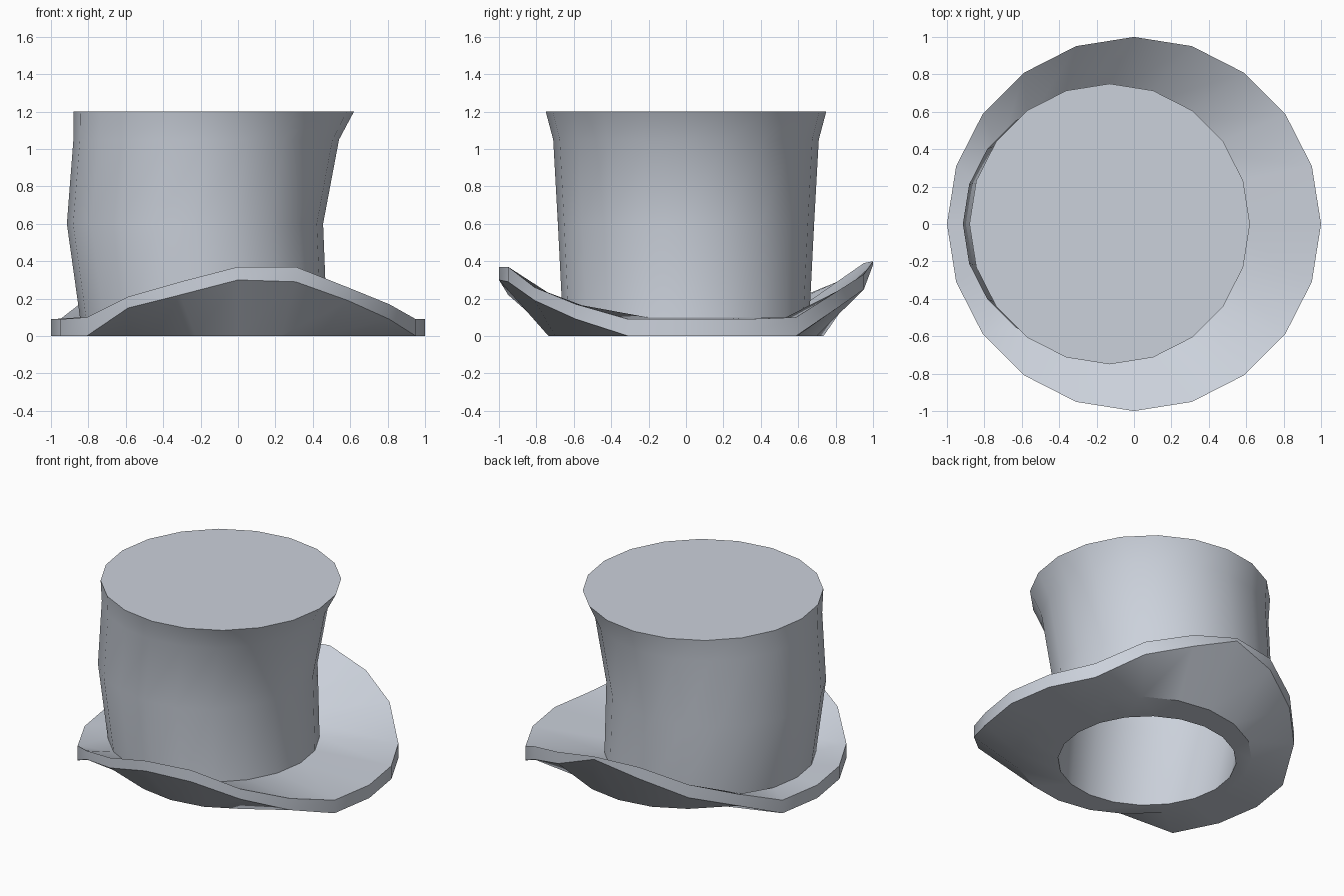
import bpy, bmesh, math

if "Cube" in bpy.data.objects:
    bpy.data.objects.remove(bpy.data.objects["Cube"])

N = 20  # sides of every ring

felt = bpy.data.materials.new("grey_felt")
felt.diffuse_color = (0.6, 0.64, 0.71, 1)
felt.use_nodes = True
felt.node_tree.nodes["Principled BSDF"].inputs["Base Color"].default_value = felt.diffuse_color


def ring(bm, cx, r, z):
    """Ring of N vertices; z is a number or one height per vertex."""
    vs = []
    for k in range(N):
        a = 2 * math.pi * k / N
        h = z[k] if isinstance(z, list) else z
        vs.append(bm.verts.new((cx + r * math.cos(a), r * math.sin(a), h)))
    return vs


def loft(name, rings, cap_end):
    """Skin consecutive (centre x, radius, height) rings."""
    bm = bmesh.new()
    rs = [ring(bm, *p) for p in rings]
    for a, b in zip(rs, rs[1:]):
        for k in range(N):
            j = (k + 1) % N
            bm.faces.new((a[k], a[j], b[j], b[k]))
    if cap_end:
        bm.faces.new(rs[-1])
    me = bpy.data.meshes.new(name)
    bm.to_mesh(me)
    bm.free()
    me.materials.append(felt)
    ob = bpy.data.objects.new(name, me)
    bpy.context.collection.objects.link(ob)
    bpy.ops.object.select_all(action='DESELECT')
    ob.select_set(True)
    bpy.context.view_layer.objects.active = ob
    bpy.ops.object.shade_smooth_by_angle(angle=math.radians(32))
    return ob


# brim edge heights, counter-clockwise from +x: curled up at front and back
top = [.09, .09, .10, .24, .33, .40, .39, .29, .20, .09,
       .09, .09, .10, .21, .29, .37, .37, .26, .17, .09]
bottom = [0, 0, 0, .15, .25, .38, .31, .20, .12, 0,
          0, 0, 0, .15, .22, .30, .29, .19, .09, 0]

# brim: underside opening, flat, curl, rim, upper side to the crown
loft("brim", [(-.106, .556, 0), (0, .735, 0), (0, 1, bottom),
              (0, 1, top), (-.185, .66, .1)], False)

# crown: waisted, leaning tube with a flat top
loft("crown", [(-.185, .66, .1), (-.23, .685, .6), (-.17, .71, 1.05),
               (-.13, .75, 1.2)], True)

# lining: inner wall and ceiling (turned to face inwards)
lining = loft("lining", [(-.106, .556, 0), (-.2, .59, .6),
                         (-.15, .63, 1.1)], True)
lining.data.flip_normals()
